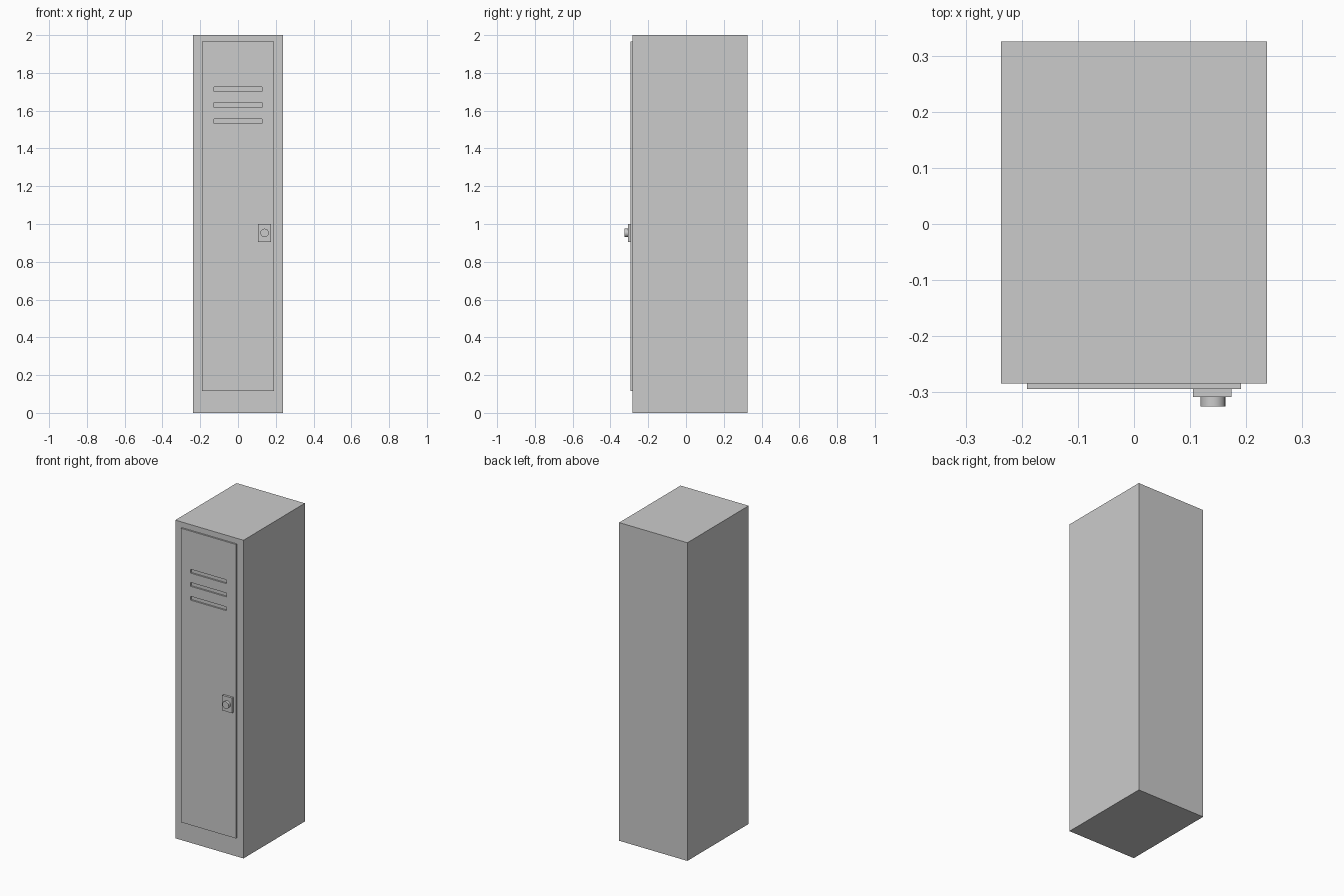
import bpy
import math

if "Cube" in bpy.data.objects:
    bpy.data.objects.remove(bpy.data.objects["Cube"])


def box(name, x, y, z):
    """Box from (min, max) ranges on each axis."""
    bpy.ops.mesh.primitive_cube_add(size=1, location=[sum(r) / 2 for r in (x, y, z)])
    ob = bpy.context.object
    ob.name = name
    ob.scale = [r[1] - r[0] for r in (x, y, z)]
    bpy.ops.object.transform_apply(location=False, rotation=False, scale=True)
    return ob


FRONT = -0.284        # front face of the cabinet
DOOR = -0.294         # front face of the door

# Cabinet and raised door
box("cabinet", (-0.237, 0.237), (FRONT, 0.325), (0, 2))
door = box("door", (-0.191, 0.191), (DOOR, FRONT), (0.117, 1.965))

# Three ventilation slots cut through the door
for i, z in enumerate((1.543, 1.63, 1.713)):
    cutter = box(f"slot_cutter_{i + 1}", (-0.126, 0.126), (DOOR - 0.02, FRONT + 0.02),
                 (z - 0.012, z + 0.012))
    cutter.hide_render = True
    cutter.hide_viewport = True
    cut = door.modifiers.new(f"vent_slot_{i + 1}", 'BOOLEAN')
    cut.operation = 'DIFFERENCE'
    cut.solver = 'EXACT'
    cut.object = cutter

# Lock plate and round knob
box("lock_plate", (0.105, 0.174), (-0.308, DOOR), (0.905, 1.0))
bpy.ops.mesh.primitive_cylinder_add(vertices=16, radius=0.0225, depth=0.017,
                                    location=(0.141, -0.3165, 0.953),
                                    rotation=(math.pi / 2, 0, 0))
bpy.context.object.name = "lock_knob"
bpy.ops.object.shade_smooth_by_angle(angle=math.radians(30))
